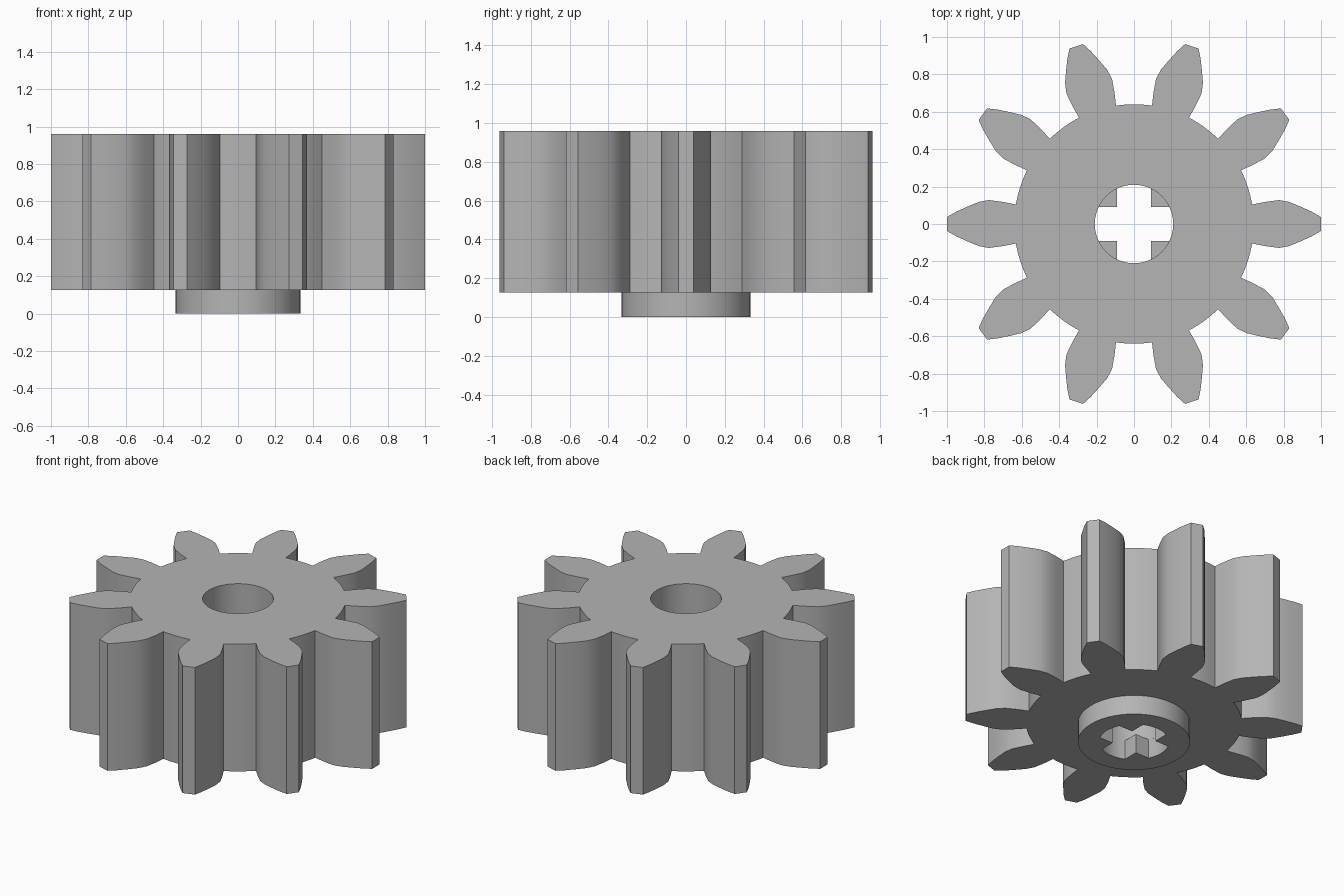
import bpy
from math import asin, cos, hypot, pi, radians, sin, tau

if "Cube" in bpy.data.objects:
    bpy.data.objects.remove(bpy.data.objects["Cube"])

grey = bpy.data.materials.new("light grey plastic")
grey.use_nodes = True
COLOUR = (0.46, 0.46, 0.46, 1)
grey.diffuse_color = COLOUR
grey.node_tree.nodes["Principled BSDF"].inputs["Base Color"].default_value = COLOUR

TEETH, ROOT, BORE, BOSS = 10, 0.64, 0.21, 0.333
BOSS_TOP, GEAR_TOP, SLOT = 0.127, 0.96, 0.09


def arc(radius, start, end, steps):
    return [(radius * cos(start + (end - start) * i / steps),
             radius * sin(start + (end - start) * i / steps)) for i in range(steps + 1)]


def turn(points, a):
    return [(x * cos(a) - y * sin(a), x * sin(a) + y * cos(a)) for x, y in points]


def circle(radius, steps=48):
    return arc(radius, 0, tau, steps)[:-1]


def plate(name, outlines, bottom, top):
    """Extrude an outline with holes between two heights."""
    curve = bpy.data.curves.new(name, "CURVE")
    curve.dimensions = "2D"
    curve.fill_mode = "BOTH"
    curve.extrude = (top - bottom) / 2
    for points in outlines:
        spline = curve.splines.new("POLY")
        spline.points.add(len(points) - 1)
        for p, (x, y) in zip(spline.points, points):
            p.co = (x, y, 0, 1)
        spline.use_cyclic_u = True
    obj = bpy.data.objects.new(name, curve)
    bpy.context.collection.objects.link(obj)
    obj.location.z = (top + bottom) / 2
    bpy.ops.object.select_all(action="DESELECT")
    obj.select_set(True)
    bpy.context.view_layer.objects.active = obj
    bpy.ops.object.convert(target="MESH")
    obj = bpy.context.object
    obj.data.materials.clear()
    obj.data.materials.append(grey)
    # weld the caps to the walls
    bpy.ops.object.mode_set(mode="EDIT")
    bpy.ops.mesh.select_all(action="SELECT")
    bpy.ops.mesh.remove_doubles(threshold=0.0001)
    bpy.ops.mesh.normals_make_consistent(inside=False)
    bpy.ops.object.mode_set(mode="OBJECT")
    bpy.ops.object.shade_smooth_by_angle(angle=radians(20))
    return obj


# Toothed wheel: one tooth flank mirrored, plus the root arc to the next tooth
flank = [(0.632, 0.104), (0.70, 0.118), (0.775, 0.128), (0.83, 0.118),
         (0.89, 0.093), (0.95, 0.066), (0.999, 0.038)]
pitch = tau / TEETH
base = asin(flank[0][1] / hypot(*flank[0]))
tooth = [(x, -y) for x, y in flank] + flank[::-1]
tooth += arc(ROOT, base, pitch - base, 4)[1:-1]
wheel = [p for k in range(TEETH) for p in turn(tooth, k * pitch)]
plate("toothed_wheel", [wheel, circle(BORE)], BOSS_TOP, GEAR_TOP)

# Boss under the wheel with a cross-shaped axle opening
half = asin(SLOT / BORE)
arm = arc(BORE, -half, half, 6) + [(SLOT, SLOT)]
cross = [p for k in range(4) for p in turn(arm, k * pi / 2)]
plate("axle_boss", [circle(BOSS), cross], 0, BOSS_TOP)
